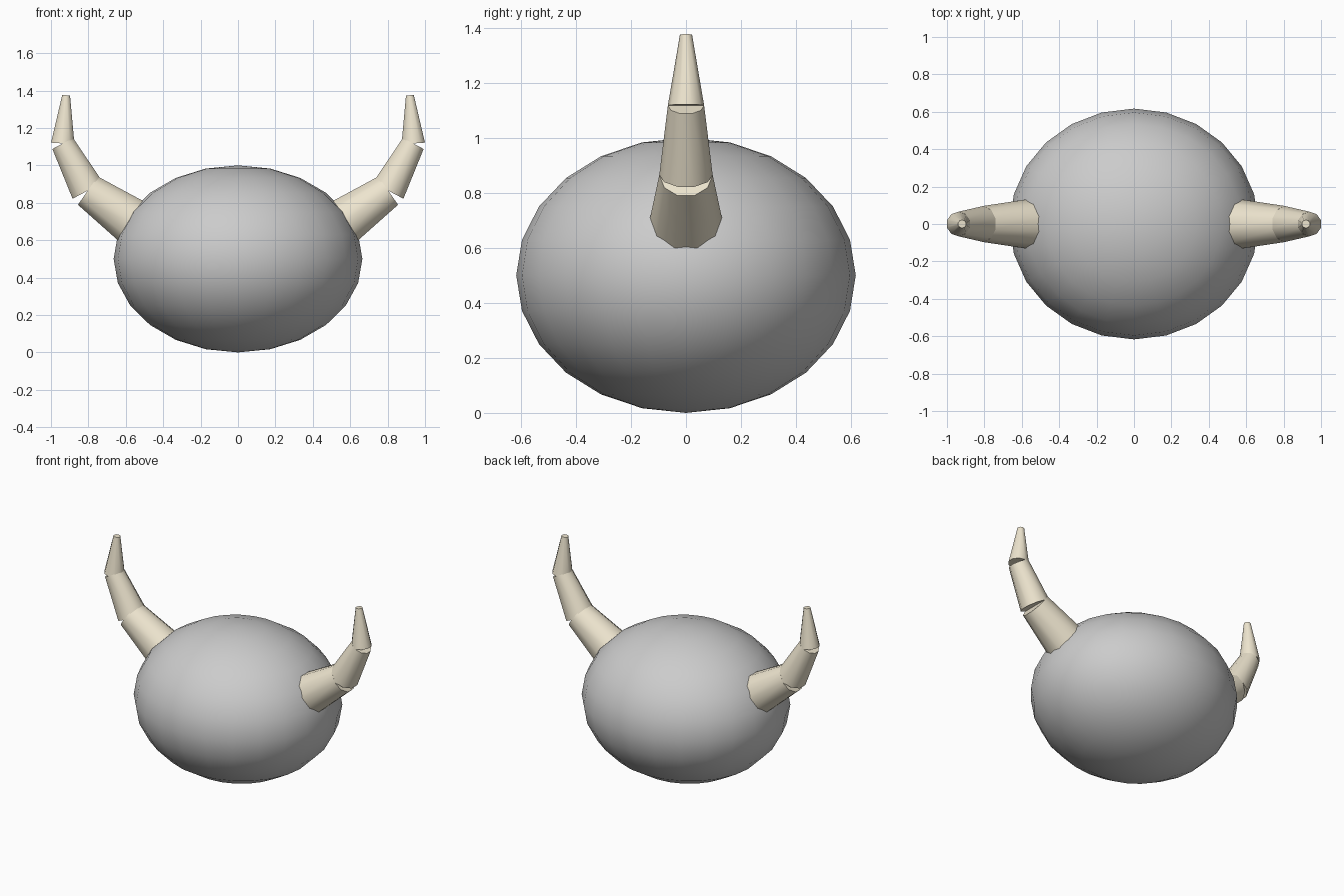
import bpy
from math import atan2, hypot, radians

if "Cube" in bpy.data.objects:
    bpy.data.objects.remove(bpy.data.objects["Cube"])

horn_mat = bpy.data.materials.new("horn_cream")
horn_mat.diffuse_color = (0.85, 0.78, 0.62, 1)
horn_mat.use_nodes = True
horn_mat.node_tree.nodes["Principled BSDF"].inputs["Base Color"].default_value = horn_mat.diffuse_color


def smooth(name):
    ob = bpy.context.object
    ob.name = name
    bpy.ops.object.transform_apply(location=False, rotation=True, scale=True)
    bpy.ops.object.shade_smooth_by_angle(angle=radians(45))
    return ob


# Egg-like body
bpy.ops.mesh.primitive_uv_sphere_add(segments=24, ring_count=12, radius=1,
                                     location=(0, 0, 0.5))
bpy.context.object.scale = (0.665, 0.617, 0.5)
smooth("body")

# Horn path: x, z, radius at each joint
path = [(0.516, 0.664, 0.140), (0.803, 0.865, 0.097),
        (0.937, 1.117, 0.066), (0.919, 1.375, 0.022)]
parts = ["horn_base", "horn_middle", "horn_tip"]

# Three tapered segments per horn, mirrored left and right
for side, label in ((1, "right"), (-1, "left")):
    for part, (x0, z0, r0), (x1, z1, r1) in zip(parts, path, path[1:]):
        dx, dz = (x1 - x0) * side, z1 - z0
        bpy.ops.mesh.primitive_cone_add(
            vertices=10, radius1=r0, radius2=r1, depth=hypot(dx, dz),
            location=(side * (x0 + x1) / 2, 0, (z0 + z1) / 2),
            rotation=(0, atan2(dx, dz), 0))
        smooth(f"{part}_{label}").data.materials.append(horn_mat)
